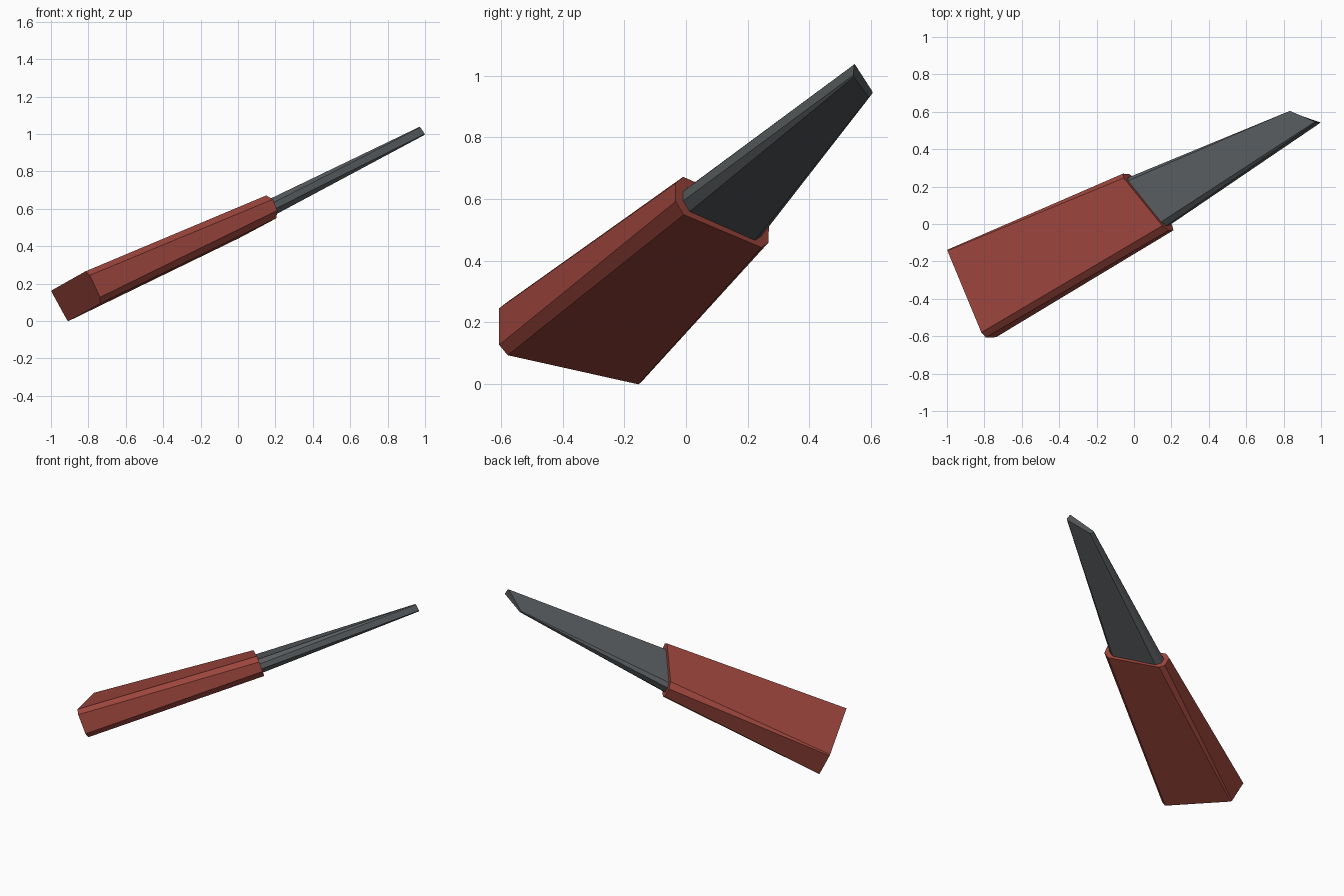
import bpy
import bmesh
from mathutils import Vector

cube = bpy.data.objects.get("Cube")
if cube:
    bpy.data.objects.remove(cube, do_unlink=True)


def material(name, color):
    mat = bpy.data.materials.new(name)
    mat.use_nodes = True
    mat.diffuse_color = color
    mat.node_tree.nodes["Principled BSDF"].inputs["Base Color"].default_value = color
    return mat


def section(corners, cuts):
    """Chamfer a four-cornered cross-section into an eight-sided one."""
    points = [Vector(c) for c in corners]
    ring = []
    for i, p in enumerate(points):
        for q in (points[i - 1], points[(i + 1) % 4]):
            ring.append(p + (q - p).normalized() * cuts[i])
    return ring


def loft(name, start, end, mat):
    """Join two cross-sections into a closed, flat-shaded solid."""
    bm = bmesh.new()
    a = [bm.verts.new(p) for p in start]
    b = [bm.verts.new(p) for p in end]
    n = len(a)
    for i in range(n):
        j = (i + 1) % n
        bm.faces.new((a[i], a[j], b[j], b[i]))
    bm.faces.new(a)
    bm.faces.new(b)
    bmesh.ops.recalc_face_normals(bm, faces=bm.faces)
    mesh = bpy.data.meshes.new(name)
    bm.to_mesh(mesh)
    bm.free()
    mesh.materials.append(mat)
    obj = bpy.data.objects.new(name, mesh)
    bpy.context.collection.objects.link(obj)
    return obj


red = material("brick red", (0.33, 0.06, 0.045, 1))
grey = material("dark steel grey", (0.097, 0.106, 0.112, 1))

# Corner order: top back, top front, bottom front, bottom back
# Handle: wide butt tapering to the collar
butt = section([(-1.0, -0.137, 0.162), (-0.805, -0.607, 0.272),
                (-0.725, -0.605, 0.1), (-0.91, -0.147, -0.002)],
               (0.006, 0.03, 0.03, 0.008))
collar = section([(-0.075, 0.27, 0.55), (0.172, -0.035, 0.683),
                  (0.225, -0.033, 0.56), (-0.012, 0.266, 0.434)],
                 (0.033, 0.035, 0.035, 0.028))
loft("handle", butt, collar, red)

# Blade: set into the collar, thinning towards a slanted tip
root = section([(-0.045, 0.25, 0.535), (0.165, -0.007, 0.652),
                (0.205, -0.004, 0.572), (0.0, 0.242, 0.458)],
               (0.025, 0.028, 0.028, 0.025))
tip = section([(0.83, 0.606, 0.945), (0.972, 0.545, 1.04),
               (1.001, 0.542, 0.997), (0.847, 0.593, 0.928)],
              (0.004, 0.005, 0.005, 0.004))
# Sink the root a little into the handle
root = [p - (q - p) * 0.05 for p, q in zip(root, tip)]
loft("blade", root, tip, grey)
